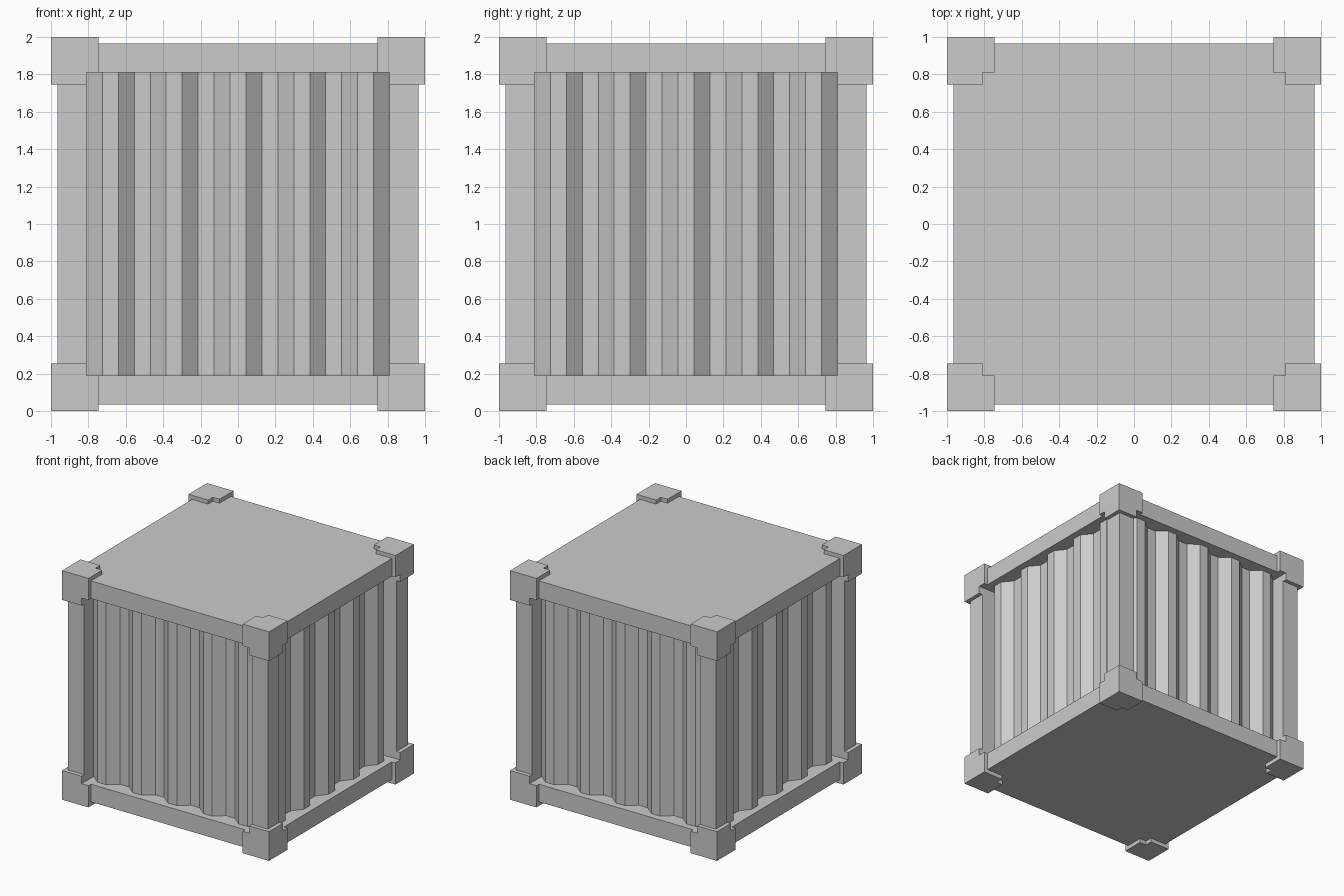
import bpy, bmesh
from math import pi
from itertools import product
from mathutils import Matrix, Vector

cube = bpy.data.objects.get("Cube")
if cube:
    bpy.data.objects.remove(cube, do_unlink=True)

INNER = 0.81    # half size of the side openings
OUTER = 0.965   # half size of the frame
BLOCK = 0.745   # inner reach of the corner blocks
RIDGE, VALLEY, BACK = 0.905, 0.835, 0.82   # panel depths
LIFT = Vector((0, 0, 1))

grey = bpy.data.materials.new("light grey metal")
grey.use_nodes = True
colour = (0.6, 0.6, 0.6, 1)
grey.diffuse_color = colour
grey.node_tree.nodes["Principled BSDF"].inputs["Base Color"].default_value = colour


def finish(name, bm):
    """Turn a bmesh centred on the origin into an object standing on the ground."""
    bmesh.ops.recalc_face_normals(bm, faces=bm.faces)
    bmesh.ops.translate(bm, verts=bm.verts, vec=LIFT)
    mesh = bpy.data.meshes.new(name)
    bm.to_mesh(mesh)
    bm.free()
    mesh.materials.append(grey)
    obj = bpy.data.objects.new(name, mesh)
    bpy.context.collection.objects.link(obj)


def add_box(bm, a, b):
    """Add a box between two opposite corners."""
    a, b = Vector(a), Vector(b)
    size = [abs(d) for d in b - a]
    matrix = Matrix.Translation((a + b) / 2) @ Matrix.Diagonal((*size, 1))
    bmesh.ops.create_cube(bm, size=1, matrix=matrix)


# Roof and floor slabs
for name, s in (("roof", 1), ("floor", -1)):
    bm = bmesh.new()
    add_box(bm, (-OUTER, -OUTER, s * INNER), (OUTER, OUTER, s * OUTER))
    finish(name, bm)

# Upright corner posts
for sx, sy in product((-1, 1), repeat=2):
    bm = bmesh.new()
    add_box(bm, (sx * INNER, sy * INNER, -INNER), (sx * OUTER, sy * OUTER, INNER))
    finish(("back" if sy > 0 else "front") + ("_left" if sx > 0 else "_right") + "_post", bm)

# Corner blocks: a cube core with a short arm along each frame edge
for signs in product((-1, 1), repeat=3):
    bm = bmesh.new()
    add_box(bm, [s * INNER for s in signs], signs)
    for axis in range(3):
        near = [s * INNER for s in signs]
        far = list(signs)
        near[axis], far[axis] = signs[axis] * BLOCK, signs[axis] * INNER
        add_box(bm, near, far)
    # Weld the pieces, drop the faces between them and merge flat areas
    bmesh.ops.remove_doubles(bm, verts=bm.verts, dist=0.0001)
    inside = [f for f in bm.faces if all(len(e.link_faces) > 2 for e in f.edges)]
    bmesh.ops.delete(bm, geom=inside, context="FACES")
    bmesh.ops.recalc_face_normals(bm, faces=bm.faces)
    bmesh.ops.dissolve_limit(bm, angle_limit=0.01, verts=bm.verts, edges=bm.edges)
    sx, sy, sz = signs
    finish(("top" if sz > 0 else "bottom") + ("_back" if sy > 0 else "_front")
           + ("_left" if sx > 0 else "_right") + "_corner_block", bm)

# Corrugated side panels: the profile alternates valley, ridge, ridge, valley
STEPS = 19
profile = [(-INNER + 2 * INNER * i / STEPS, -(RIDGE if i % 4 in (1, 2) else VALLEY))
           for i in range(STEPS + 1)]
profile += [(INNER, -BACK), (-INNER, -BACK)]

for turn, side in enumerate(("front", "left", "back", "right")):
    bm = bmesh.new()
    base = bm.faces.new([bm.verts.new((x, y, -INNER)) for x, y in profile])
    new = bmesh.ops.extrude_face_region(bm, geom=[base], use_keep_orig=True)["geom"]
    top = [g for g in new if isinstance(g, bmesh.types.BMVert)]
    bmesh.ops.translate(bm, verts=top, vec=(0, 0, 2 * INNER))
    bmesh.ops.rotate(bm, verts=bm.verts, matrix=Matrix.Rotation(turn * pi / 2, 3, "Z"))
    finish(side + "_corrugated_panel", bm)
